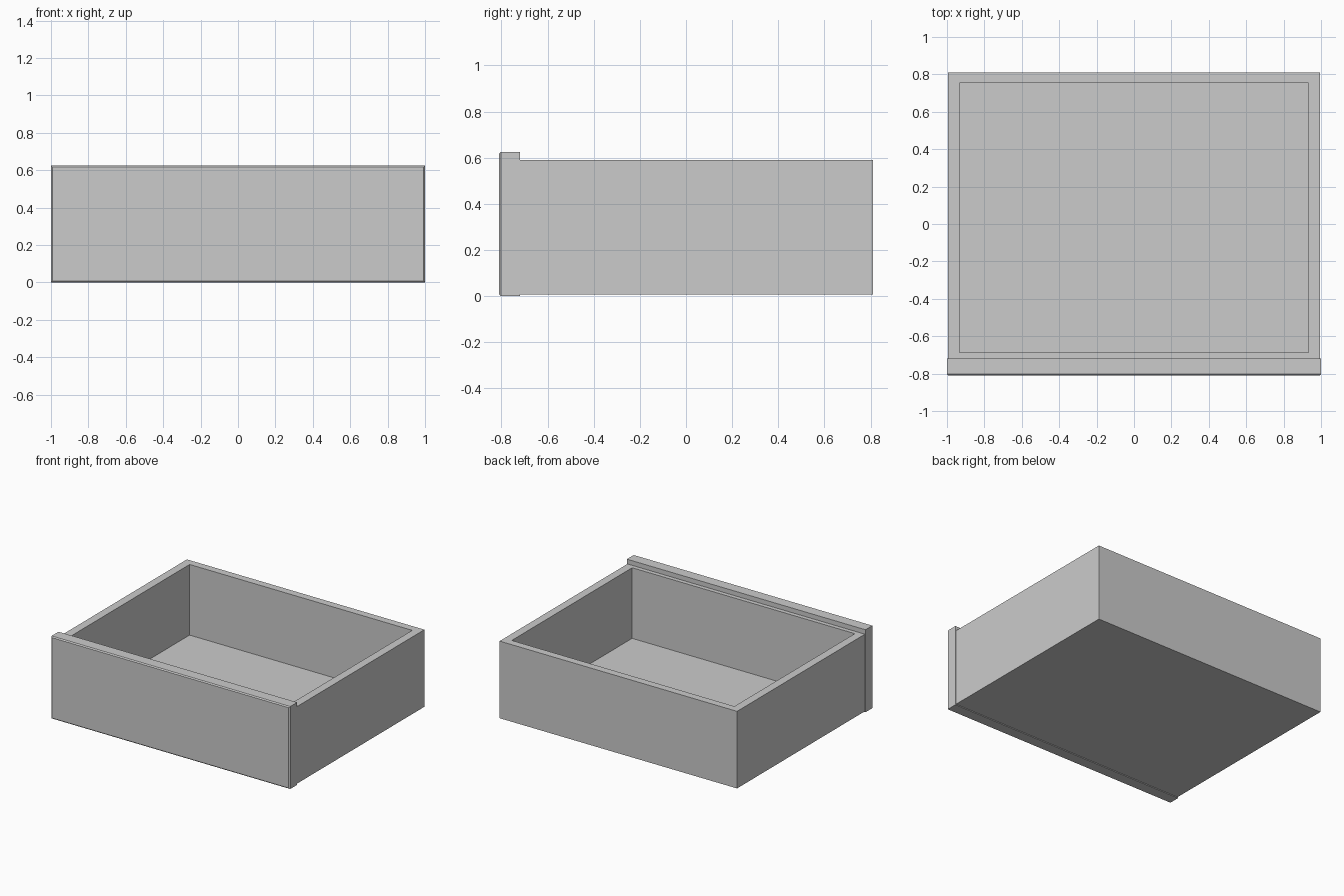
import bpy
import bmesh
from mathutils import Vector

cube = bpy.data.objects.get("Cube")
if cube:
    bpy.data.objects.remove(cube, do_unlink=True)

grey = bpy.data.materials.new("plain grey")
grey.use_nodes = True
grey.diffuse_color = (0.6, 0.6, 0.6, 1)
grey.node_tree.nodes["Principled BSDF"].inputs["Base Color"].default_value = (0.6, 0.6, 0.6, 1)


def box_mesh(low, high):
    """Closed box between two opposite corners."""
    low, high = Vector(low), Vector(high)
    bm = bmesh.new()
    bmesh.ops.create_cube(bm, size=1)
    for v in bm.verts:
        v.co = (low + high) / 2 + v.co * (high - low)
    bm.normal_update()
    return bm


def finish(name, bm):
    mesh = bpy.data.meshes.new(name)
    bmesh.ops.recalc_face_normals(bm, faces=bm.faces)
    bm.to_mesh(mesh)
    bm.free()
    mesh.materials.append(grey)
    obj = bpy.data.objects.new(name, mesh)
    bpy.context.collection.objects.link(obj)
    return obj


# Drawer tray: inset the top for the rim, then push the inner face down to the floor
FLOOR = 0.055
bm = box_mesh((-0.995, -0.72, 0.006), (0.995, 0.81, 0.59))
top = max(bm.faces, key=lambda f: f.calc_center_median().z)
bmesh.ops.inset_individual(bm, faces=[top], thickness=0.06)
for v in top.verts:
    v.co.x = 0.933 if v.co.x > 0 else -0.933
    v.co.y = 0.753 if v.co.y > 0 else -0.688
walls = bmesh.ops.extrude_discrete_faces(bm, faces=[top])
floor = walls["faces"][0]
rim = [e for e in bm.edges if e.is_boundary and e not in floor.edges[:]]
for v in floor.verts:
    v.co.z = FLOOR
bmesh.ops.bridge_loops(bm, edges=rim + floor.edges[:])
finish("drawer_tray", bm)

# Front panel: slightly taller and wider, with a fine chamfer around its face
bm = box_mesh((-1, -0.81, 0), (1, -0.72, 0.625))
face = min(bm.faces, key=lambda f: f.calc_center_median().y)
bmesh.ops.bevel(bm, geom=face.edges[:], offset=0.008, segments=1,
                affect='EDGES', profile=0.5)
finish("front_panel", bm)
